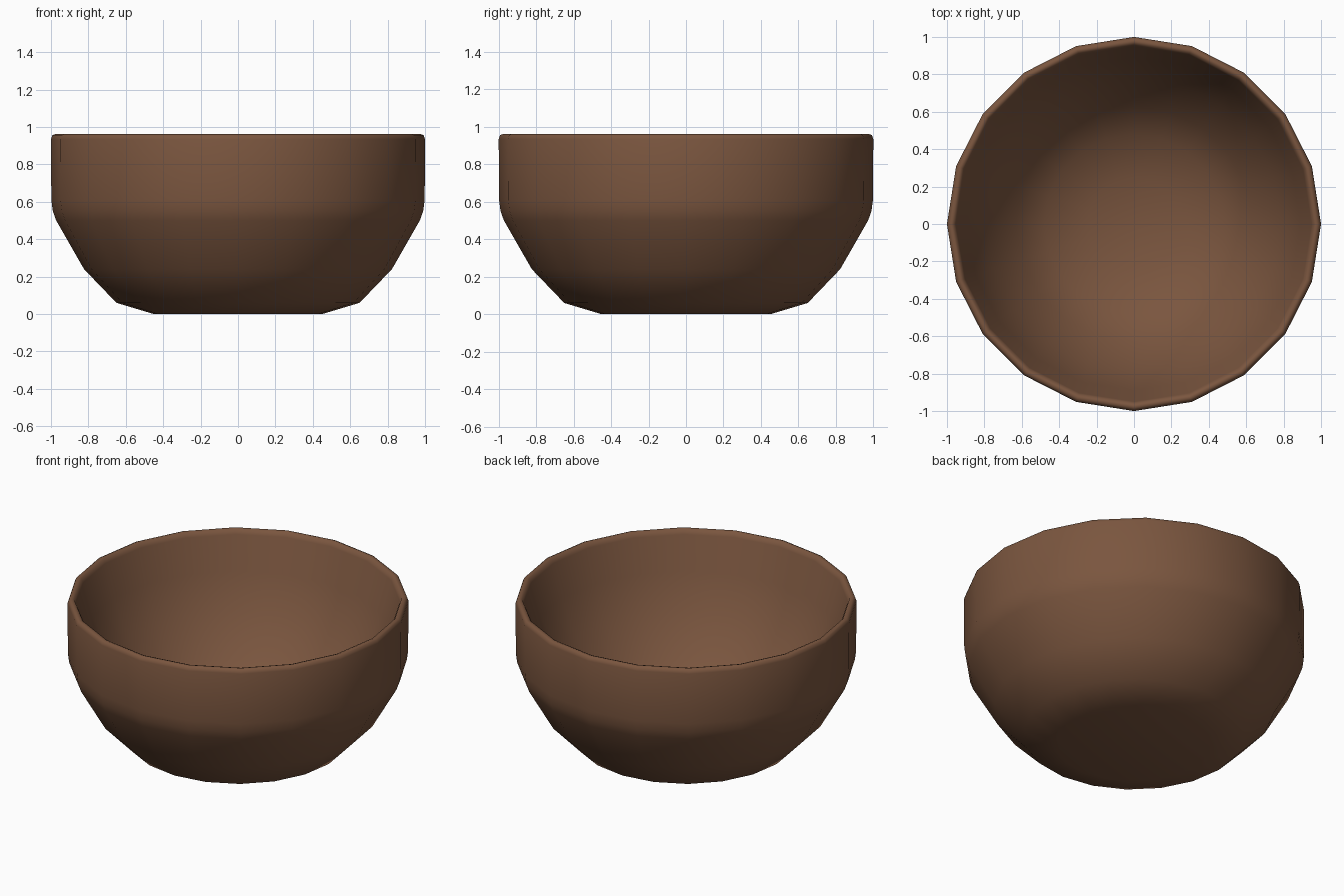
import bpy
import bmesh
import math

cube = bpy.data.objects.get("Cube")
if cube:
    bpy.data.objects.remove(cube)

# Brown clay colour
brown = bpy.data.materials.new("brown clay")
brown.use_nodes = True
colour = (0.195, 0.092, 0.049, 1)
brown.diffuse_color = colour
brown.node_tree.nodes["Principled BSDF"].inputs["Base Color"].default_value = colour

# Wall profile (radius, height): outside from base to rim, then inside to floor
SIDES = 20
profile = [
    (0, 0), (0.45, 0), (0.65, 0.06), (0.823, 0.24), (0.972, 0.5), (0.99, 0.55),
    (0.998, 0.61), (1, 0.935), (0.993, 0.955), (0.978, 0.962), (0.962, 0.957),
    (0.95, 0.93), (0.89, 0.72), (0.79, 0.5), (0.63, 0.275), (0.48, 0.15),
    (0.25, 0.08), (0, 0.06),
]

# Bowl: profile spun around the upright axis
bm = bmesh.new()
verts = [bm.verts.new((r, 0, z)) for r, z in profile]
edges = [bm.edges.new(pair) for pair in zip(verts, verts[1:])]
bmesh.ops.spin(bm, geom=verts + edges, cent=(0, 0, 0), axis=(0, 0, 1),
               angle=math.tau, steps=SIDES, use_merge=False)
bmesh.ops.remove_doubles(bm, verts=bm.verts, dist=0.0005)
bmesh.ops.recalc_face_normals(bm, faces=bm.faces)
mesh = bpy.data.meshes.new("bowl")
bm.to_mesh(mesh)
bm.free()
mesh.materials.append(brown)
mesh.shade_smooth()
bowl = bpy.data.objects.new("bowl", mesh)
bpy.context.collection.objects.link(bowl)
